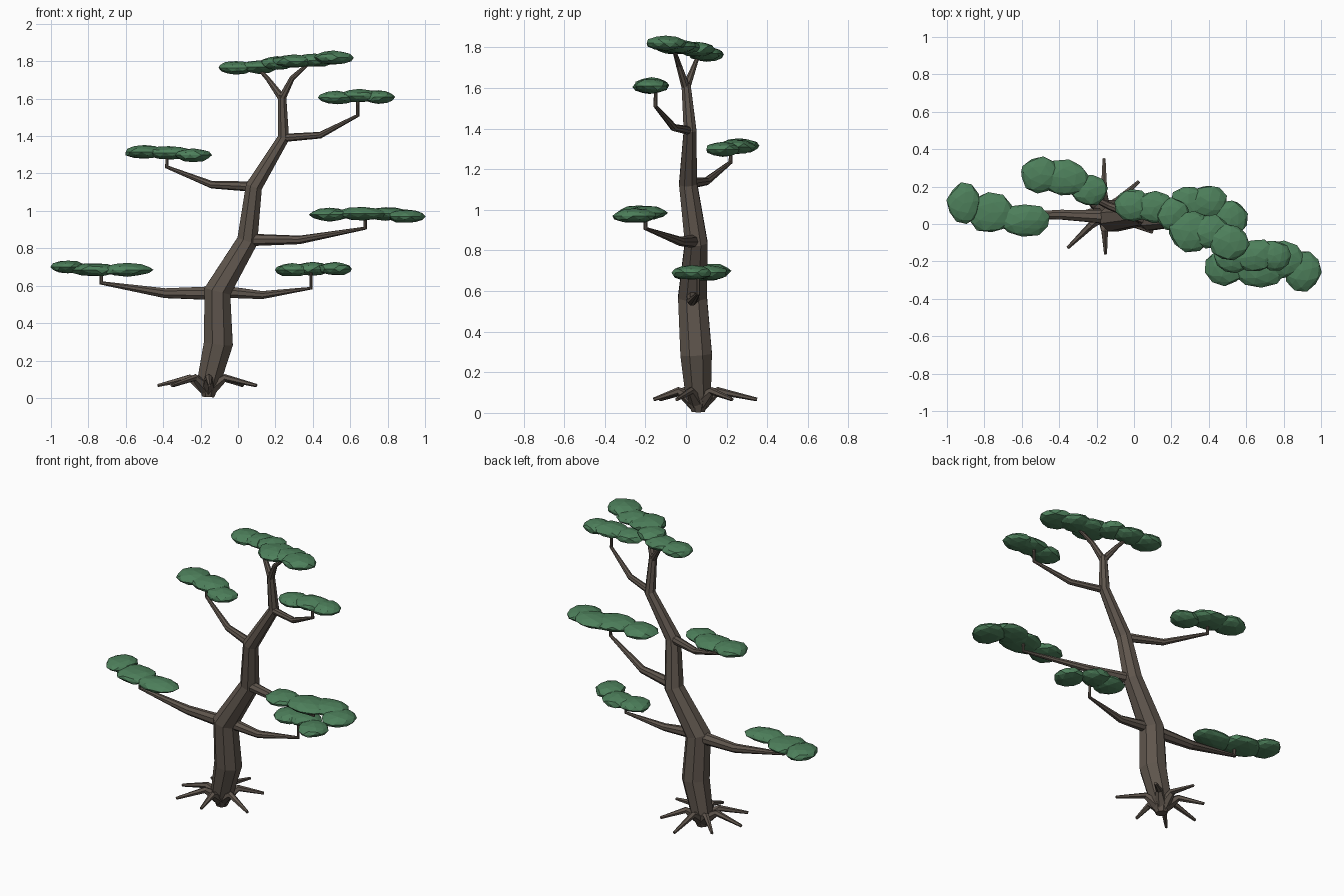
import bpy, bmesh, math, random
from mathutils import Vector, Matrix

random.seed(4)


def material(name, color):
    m = bpy.data.materials.new(name)
    m.diffuse_color = (*color, 1)
    return m


BARK = material("bark", (0.115, 0.092, 0.074))
LEAF = material("leaf", (0.075, 0.215, 0.105))


def finish(bm, name, mat):
    bmesh.ops.recalc_face_normals(bm, faces=bm.faces)
    me = bpy.data.meshes.new(name)
    bm.to_mesh(me)
    bm.free()
    me.materials.append(mat)
    ob = bpy.data.objects.new(name, me)
    bpy.context.collection.objects.link(ob)
    return ob


def tube(name, path, sides=8):
    """Faceted tapering limb through (x, y, z, radius) points."""
    pts = [Vector(p[:3]) for p in path]
    bm = bmesh.new()
    rings = []
    old, rot = Vector((0, 0, 1)), Matrix.Identity(3)
    for i, p in enumerate(pts):
        t = Vector((0, 0, 0))
        if i > 0:
            t += (p - pts[i - 1]).normalized()
        if i < len(pts) - 1:
            t += (pts[i + 1] - p).normalized()
        t.normalize()
        rot = old.rotation_difference(t).to_matrix() @ rot
        old = t
        ring = []
        for k in range(sides):
            a = math.tau * (k + 0.5) / sides
            ring.append(bm.verts.new(p + rot @ Vector((math.cos(a), math.sin(a), 0)) * path[i][3]))
        rings.append(ring)
    for a, b in zip(rings, rings[1:]):
        for k in range(sides):
            n = (k + 1) % sides
            bm.faces.new((a[k], a[n], b[n], b[k]))
    bm.faces.new(rings[0])
    bm.faces.new(rings[-1])
    return finish(bm, name, BARK)


def pad(name, blobs, thick=0.036):
    """Foliage cloud: overlapping flattened icospheres (x, y, z, rx, ry)."""
    bm = bmesh.new()
    for x, y, z, rx, ry in blobs:
        turn = Matrix.Rotation(random.uniform(0, 6), 4, 'Z')
        vs = bmesh.ops.create_icosphere(bm, subdivisions=2, radius=1, matrix=turn)["verts"]
        for v in vs:
            c = v.co * random.uniform(0.92, 1.06)
            v.co = Vector((x + c.x * rx, y + c.y * ry, z + c.z * thick))
    return finish(bm, name, LEAF)


# Trunk, leaning and kinked
tube("trunk", [(-0.16, 0.06, 0.005, 0.035), (-0.155, 0.06, 0.09, 0.068),
               (-0.105, 0.05, 0.29, 0.084), (-0.11, 0.032, 0.57, 0.077),
               (0.05, 0.05, 0.84, 0.06), (0.085, 0.01, 1.13, 0.048),
               (0.243, 0.02, 1.39, 0.034), (0.235, 0.0, 1.62, 0.024)])

# Roots flaring around the base
roots = [(90, 0.29), (42, 0.25), (-22, 0.28), (-88, 0.22), (-136, 0.27), (183, 0.27), (138, 0.25)]
for i, (deg, reach) in enumerate(roots):
    a = math.radians(deg)
    tube(f"root_{i + 1}", [(-0.16 + math.cos(a) * r, 0.06 + math.sin(a) * r, z, w)
                           for r, z, w in ((0.015, 0.05, 0.04), (0.1, 0.108, 0.02), (reach, 0.066, 0.009))], 6)

# Branches, each ending in a short upright stem below its pad
branches = {
    "branch_low_left": [(-0.1, 0.035, 0.56, 0.04), (-0.39, 0.05, 0.56, 0.028),
                        (-0.73, 0.045, 0.615, 0.013), (-0.73, 0.045, 0.675, 0.01)],
    "branch_low_right": [(-0.1, 0.035, 0.57, 0.036), (0.13, 0.03, 0.55, 0.023),
                         (0.39, 0.06, 0.587, 0.01), (0.39, 0.06, 0.68, 0.008)],
    "branch_mid_right": [(0.05, 0.04, 0.845, 0.034), (0.33, -0.03, 0.845, 0.023),
                         (0.68, -0.2, 0.908, 0.011), (0.68, -0.2, 0.97, 0.009)],
    "branch_mid_left": [(0.08, 0.015, 1.13, 0.028), (-0.14, 0.1, 1.14, 0.02),
                        (-0.38, 0.22, 1.235, 0.011), (-0.38, 0.22, 1.3, 0.009)],
    "branch_high_right": [(0.24, 0.015, 1.39, 0.022), (0.44, -0.06, 1.405, 0.018),
                          (0.64, -0.15, 1.51, 0.01), (0.64, -0.15, 1.6, 0.009)],
    "fork_left": [(0.237, 0.0, 1.6, 0.022), (0.16, 0.04, 1.705, 0.013), (0.11, 0.06, 1.76, 0.009)],
    "fork_right": [(0.234, 0.0, 1.6, 0.022), (0.29, -0.035, 1.71, 0.015), (0.38, -0.06, 1.79, 0.009)],
}
for name, path in branches.items():
    tube(name, path)

# Foliage pads
pad("foliage_low_left", [(-0.91, 0.11, 0.7, 0.09, 0.11), (-0.77, 0.06, 0.685, 0.13, 0.11),
                         (-0.59, 0.02, 0.685, 0.14, 0.09)])
pad("foliage_low_right", [(0.29, 0.11, 0.685, 0.1, 0.09), (0.4, 0.12, 0.69, 0.1, 0.09),
                          (0.52, 0.03, 0.69, 0.09, 0.1)])
pad("foliage_mid_right", [(0.49, -0.23, 0.98, 0.11, 0.1), (0.67, -0.23, 0.985, 0.14, 0.11),
                          (0.79, -0.19, 0.985, 0.12, 0.1), (0.9, -0.25, 0.97, 0.1, 0.11)])
pad("foliage_mid_left", [(-0.5, 0.265, 1.315, 0.11, 0.1), (-0.37, 0.245, 1.31, 0.13, 0.1),
                         (-0.24, 0.18, 1.298, 0.1, 0.085)])
pad("foliage_high_right", [(0.53, -0.18, 1.605, 0.1, 0.085), (0.65, -0.17, 1.615, 0.11, 0.09),
                           (0.75, -0.17, 1.61, 0.09, 0.085)])
pad("foliage_top_left", [(-0.01, 0.1, 1.765, 0.1, 0.09), (0.11, 0.09, 1.77, 0.11, 0.085),
                         (0.21, 0.05, 1.79, 0.09, 0.09)])
pad("foliage_top_right", [(0.3, -0.04, 1.8, 0.12, 0.11), (0.41, -0.04, 1.805, 0.11, 0.09),
                          (0.51, -0.1, 1.82, 0.11, 0.1)])
